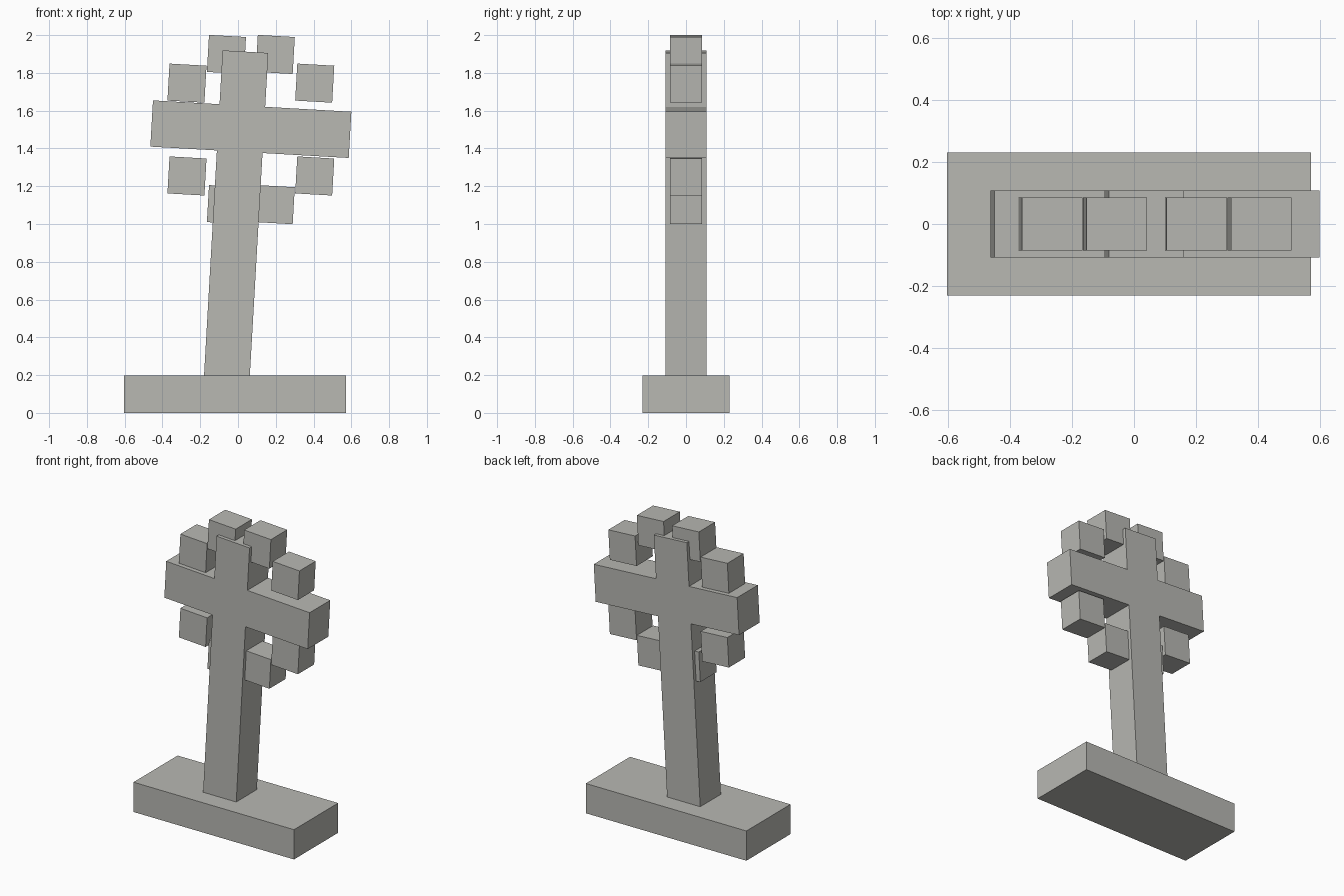
import bpy, bmesh, math
from mathutils import Matrix, Vector

if "Cube" in bpy.data.objects:
    bpy.data.objects.remove(bpy.data.objects["Cube"])

TILT = math.radians(3.27)            # whole cross leans to the right
CENTRE = Vector((0.068, 0, 1.5))     # middle of the arms and of the ring

stone = bpy.data.materials.new("grey stone")
stone.diffuse_color = (0.48, 0.48, 0.45, 1)
stone.use_nodes = True
stone.node_tree.nodes["Principled BSDF"].inputs["Base Color"].default_value = stone.diffuse_color


def add_object(name, bm):
    bmesh.ops.recalc_face_normals(bm, faces=bm.faces)
    mesh = bpy.data.meshes.new(name)
    bm.to_mesh(mesh)
    bm.free()
    mesh.materials.append(stone)
    obj = bpy.data.objects.new(name, mesh)
    bpy.context.collection.objects.link(obj)
    return obj


def box(name, centre, size, tilt=0.0):
    bm = bmesh.new()
    bmesh.ops.create_cube(bm, size=1, matrix=Matrix.Diagonal((*size, 1)))
    obj = add_object(name, bm)
    obj.location = centre
    obj.rotation_euler.y = tilt
    return obj


# Plinth
box("base", (-0.016, 0, 0.0985), (1.176, 0.462, 0.197))

# Leaning cross: one outline pushed to depth, foot sunk in the base
l, r = -0.173, 0.069                 # shaft sides
a, h = 0.526, 0.1225                 # arm half length and half height
top, foot = 0.408, -1.38
outline = [(l, foot), (r, foot), (r, -h), (a, -h), (a, h), (r, h),
           (r, top), (l, top), (l, h), (-a, h), (-a, -h), (l, -h)]
bm = bmesh.new()
face = bm.faces.new([bm.verts.new((x, -0.108, z)) for x, z in outline])
ext = bmesh.ops.extrude_face_region(bm, geom=[face])
bmesh.ops.translate(bm, vec=(0, 0.216, 0),
                    verts=[v for v in ext["geom"] if isinstance(v, bmesh.types.BMVert)])
cross = add_object("cross", bm)
cross.location = CENTRE + Vector((0, 0, 0.002))
cross.rotation_euler.y = TILT

# Broken ring of blocks, every 36 degrees except where the arms pass
for i in range(10):
    if i % 5 == 0:
        continue
    ang = math.radians(36 * i)
    pos = CENTRE + Vector((math.cos(ang), 0, math.sin(ang))) * 0.418
    box(f"ring_block_{i}", pos, (0.196, 0.17, 0.196), TILT)
